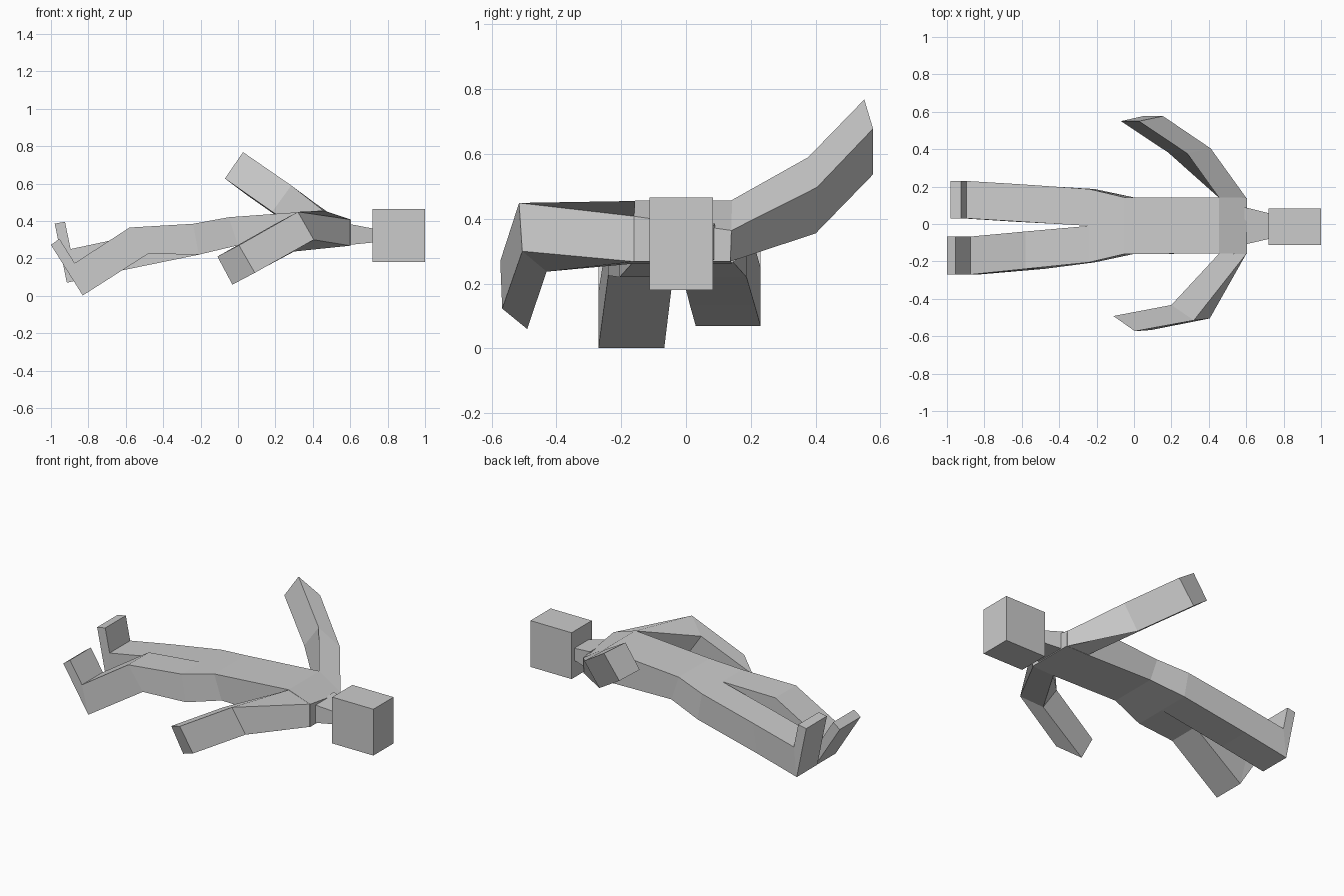
import bpy, bmesh

if "Cube" in bpy.data.objects:
    bpy.data.objects.remove(bpy.data.objects["Cube"])


def loft(name, rings, cap_start=False, cap_end=True):
    """Skin a chain of four-cornered rings, flat shaded."""
    bm = bmesh.new()
    vs = [[bm.verts.new(p) for p in r] for r in rings]
    for a, b in zip(vs, vs[1:]):
        for i in range(4):
            j = (i + 1) % 4
            bm.faces.new((a[i], a[j], b[j], b[i]))
    if cap_start:
        bm.faces.new(vs[0])
    if cap_end:
        bm.faces.new(vs[-1])
    bmesh.ops.recalc_face_normals(bm, faces=bm.faces)
    me = bpy.data.meshes.new(name)
    bm.to_mesh(me)
    bm.free()
    ob = bpy.data.objects.new(name, me)
    bpy.context.collection.objects.link(ob)
    return ob


def slab(top, bottom, y0, y1):
    """Ring across y from a top and a bottom point given as (x, z)."""
    (xt, zt), (xb, zb) = top, bottom
    return [(xt, y0, zt), (xt, y1, zt), (xb, y1, zb), (xb, y0, zb)]


# head and neck
loft("head", [slab((x, .465), (x, .18), -.112, .084) for x in (.72, 1)], True)
loft("neck", [slab((.59, .385), (.59, .272), -.11, .09),
              slab((.72, .36), (.72, .285), -.08, .058)], True)

# torso, slightly twisted at the shoulders
shoulder = [(.603, -.16, .408), (.603, .14, .364), (.603, .137, .268), (.603, -.16, .268)]
loft("torso", [slab((-.24, .385), (-.21, .22), -.205, .187),
               slab((-.05, .42), (0, .27), -.16, .142),
               slab((.455, .457), (.455, .262), -.158, .142),
               shoulder], True)

# arms: shoulder, elbow, hand
loft("right_arm", [
    [(.6, -.16, .408), (.6, -.16, .268), (.455, -.158, .262), (.455, -.158, .455)],
    [(.32, -.515, .449), (.405, -.505, .30), (.30, -.43, .237), (.20, -.433, .385)],
    [(.005, -.573, .27), (.09, -.567, .123), (-.03, -.49, .06), (-.11, -.492, .21)]])
loft("left_arm", [
    [(.455, .14, .457), (.6, .14, .364), (.6, .136, .268), (.455, .14, .262)],
    [(.285, .377, .59), (.41, .404, .497), (.31, .40, .355), (.183, .382, .45)],
    [(.027, .55, .768), (.155, .577, .678), (.05, .577, .537), (-.07, .55, .627)]])

# legs with upturned feet: hip, knee, heel, then the foot block
hip = ((-.24, .385), (-.21, .22))
legs = {
    "right": (-1, (-.58, .365), (-.48, .225), (-.873, .175), (-.83, .002),
              (-.955, .305), (-1.0, .272)),
    "left": (1, (-.60, .313), (-.63, .134), (-.895, .25), (-.915, .07),
             (-.925, .396), (-.98, .386)),
}
widths = {"right": [(-.205, -.01), (-.24, -.04), (-.27, -.067)],
          "left": [(-.01, .187), (.012, .212), (.03, .23)]}
for side, (s, knee_t, knee_b, ankle, heel, toe_t, toe_b) in legs.items():
    hw, kw, fw = widths[side]
    loft(side + "_leg", [slab(*hip, *hw), slab(knee_t, knee_b, *kw),
                         slab(ankle, heel, *fw), slab(toe_t, toe_b, *fw)])
